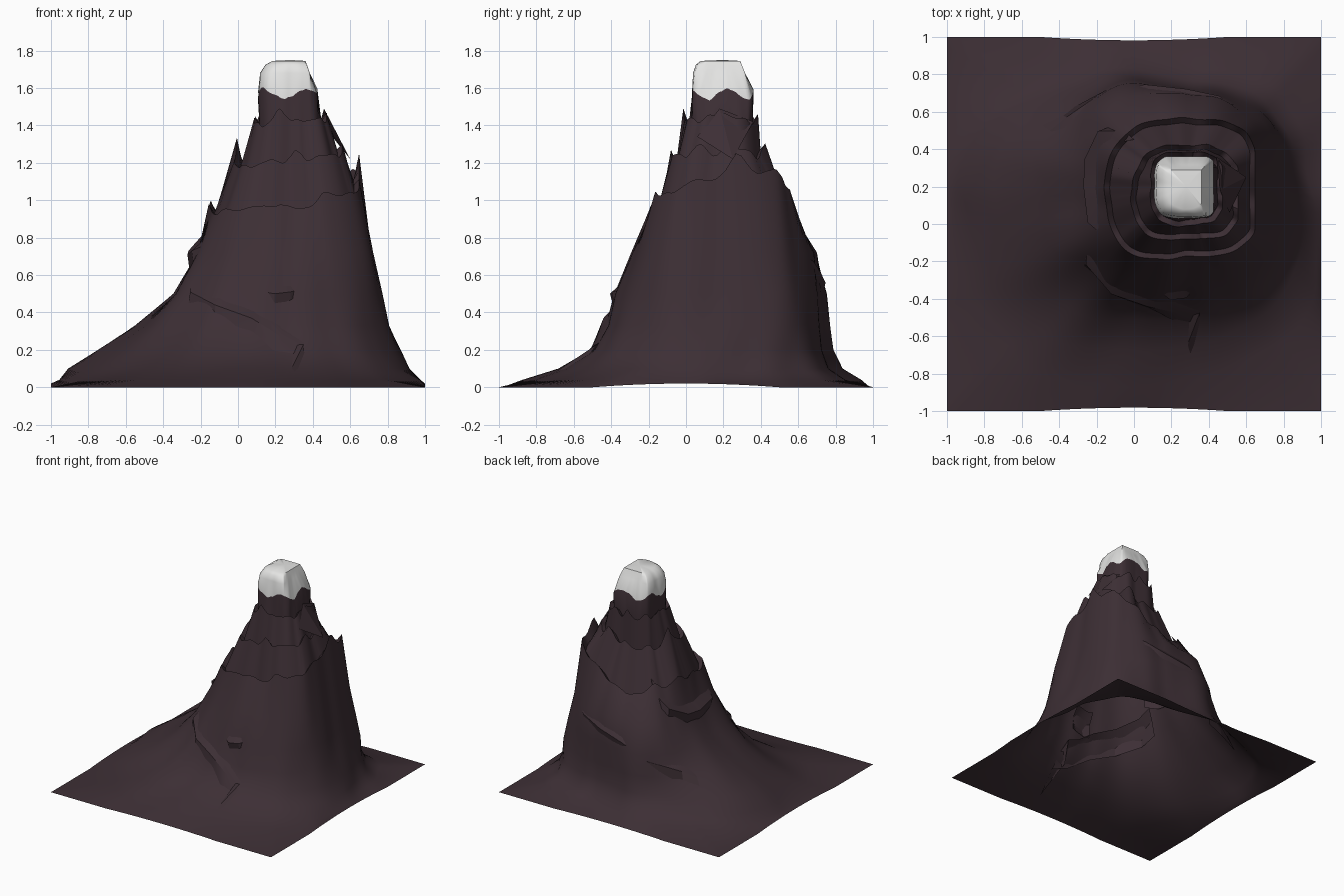
import bpy, bmesh, math
from mathutils import Vector, noise

if "Cube" in bpy.data.objects:
    bpy.data.objects.remove(bpy.data.objects["Cube"])

CX, CY = 0.28, 0.20          # spire axis
SIDE = 36                    # points per side of the square base

# (height, radii toward E, NE, N, NW, W, SW, S, SE, kind)
ROWS = [
    (0.04, (.66, .72, .66, .95, 1.23, 1.28, 1.02, .92), "slope"),
    (0.10, (.61, .62, .57, .83, 1.18, 1.08, .84, .76), "slope"),
    (0.20, (.58, .58, .53, .75, 1.02, .90, .68, .68), "slope"),
    (0.33, (.52, .57, .52, .70, .82, .76, .61, .62), "slope"),
    (0.50, (.475, .54, .52, .66, .62, .66, .57, .57), "slope"),
    (0.72, (.43, .50, .50, .58, .50, .55, .48, .52), "slope"),
    (0.95, (.39, .42, .36, .43, .43, .46, .38, .44), "rim_low"),
    (1.20, (.31, .27, .22, .27, .29, .33, .28, .33), "rim_mid"),
    (1.43, (.22, .22, .18, .22, .19, .23, .21, .23), "rim_high"),
    (1.57, (.18, .20, .165, .20, .17, .20, .165, .20), "snow"),
    (1.68, (.155, .19, .16, .19, .16, .185, .158, .19), "cap"),
    (1.725, (.135, .165, .15, .16, .13, .155, .145, .165), "cap"),
    (1.745, (.09, .12, .12, .12, .09, .12, .12, .12), "cap"),
]
# rock spikes on each rim: (direction in degrees, extra height, half width)
SPIKES = {
    "rim_low": [(12, .11, 12), (40, .10, 12), (165, .05, 14), (262, .04, 14), (295, .05, 14), (110, -.08, 30)],
    "rim_mid": [(172, .13, 14), (60, .06, 14), (275, .06, 12), (335, .04, 12)],
    "rim_high": [(350, .05, 18), (255, .04, 16), (80, -.03, 14)],
}


def around(radii, a):
    """Smooth periodic interpolation of the eight directional radii."""
    t = (a / math.tau * 8) % 8
    i, f = int(t) % 8, t - int(t)
    p0, p1, p2, p3 = (radii[(i + k) % 8] for k in (-1, 0, 1, 2))
    return p1 + .5 * f * (p2 - p0 + f * (2*p0 - 5*p1 + 4*p2 - p3 + f * (3*(p1 - p2) + p3 - p0)))


def rim_height(z, kind, a):
    c, s = math.cos(a), math.sin(a)
    if kind.startswith("rim"):
        if kind == "rim_low":
            z += .19 * max(0, math.cos(a - .15)) ** 1.5
        if kind == "rim_mid":
            z += .06 * max(0, c)
        z += .05 * noise.noise(Vector((4*c, 4*s, z)))
        for deg, h, w in SPIKES[kind]:
            d = abs((math.degrees(a) - deg + 180) % 360 - 180)
            z += h * max(0, 1 - d / w)
    if kind == "snow":
        z += .022 * math.asin(math.sin(a * 5 + .8)) + .03 * noise.noise(Vector((3*c, 3*s, 7)))
    return z


def surface(a, z):
    """Radius of the mountain at a direction and height."""
    for (z0, r0, _), (z1, r1, _) in zip(ROWS, ROWS[1:]):
        if z <= z1:
            f = max(0, (z - z0) / (z1 - z0))
            return around(r0, a) * (1 - f) + around(r1, a) * f
    return .1


def polar(a, r, z):
    return Vector((CX + r * math.cos(a), CY + r * math.sin(a), z))


def material(name, rgb):
    m = bpy.data.materials.new(name)
    m.diffuse_color = (*rgb, 1)
    m.use_nodes = True
    m.node_tree.nodes["Principled BSDF"].inputs["Base Color"].default_value = m.diffuse_color
    return m


rock = material("dark rock", (.046, .028, .035))
snow = material("pale snow", (.78, .78, .77))


def finish(bm, name, mats, angle=38):
    me = bpy.data.meshes.new(name)
    bm.to_mesh(me)
    bm.free()
    ob = bpy.data.objects.new(name, me)
    bpy.context.collection.objects.link(ob)
    for m in mats:
        me.materials.append(m)
    bpy.ops.object.select_all(action="DESELECT")
    ob.select_set(True)
    bpy.context.view_layer.objects.active = ob
    bpy.ops.object.shade_smooth_by_angle(angle=math.radians(angle))


# Square outline of the ground, counter-clockwise
square = []
for (x, y), (dx, dy) in zip([(1, -1), (1, 1), (-1, 1), (-1, -1)], [(0, 1), (-1, 0), (0, -1), (1, 0)]):
    square += [(x + dx * 2 * k / SIDE, y + dy * 2 * k / SIDE) for k in range(SIDE)]
dirs = [math.atan2(y - CY, x - CX) for x, y in square]
dist = [math.hypot(x - CX, y - CY) for x, y in square]

# Mountain: rings lofted from the square foot to the summit, with stepped rims
bm = bmesh.new()
ring = []
for x, y in square:
    bow = max(0, 1 - (min(abs(x), abs(y)) / .5) ** 2)
    lift = .02 * bow if abs(x) > .999 else 0
    pull = 1 - .018 * bow if abs(y) > .999 else 1
    ring.append(bm.verts.new((x, y * pull, lift)))


def loft(low, high, mat):
    n = len(low)
    for i in range(n):
        j = (i + 1) % n
        bm.faces.new((low[i], low[j], high[j], high[i])).material_index = mat


white = 0
for z, radii, kind in ROWS:
    new, foot = [], []
    for a, d in zip(dirs, dist):
        c, s = math.cos(a), math.sin(a)
        rough = .02 if kind in ("cap", "snow") else .05
        r = around(radii, a) * (1 + rough * noise.noise(Vector((3*c, 3*s, 2.5*z))))
        r = min(r, d * (.985 - .5 * z))
        h = rim_height(z, kind, a)
        new.append(bm.verts.new(polar(a, r, h)))
        if kind.startswith("rim"):
            foot.append(bm.verts.new(polar(a, r - .03, min(h, z + .19 * max(0, c)) - .03)))
    loft(ring, new, white)
    if foot:
        loft(new, foot, 0)
    ring = foot or new
    if kind == "snow":
        white = 1
peak = bm.verts.new((CX, CY, 1.75))
for i in range(len(ring)):
    bm.faces.new((ring[i], ring[(i + 1) % len(ring)], peak)).material_index = 1
finish(bm, "mountain", [rock, snow], 48)


# Ledges: jutting folds that follow the mountainside
def ledge(name, path, out):
    bm = bmesh.new()
    prev = None
    for k, (deg, z) in enumerate(path):
        a = math.radians(deg)
        jut = out if 0 < k < len(path) - 1 else -.01
        sec = [bm.verts.new(polar(a, surface(a, zz) + o, zz))
               for zz, o in ((z + .09, -.03), (z + .01, jut), (max(z - .10, .02), -.03))]
        if prev:
            for i in range(2):
                bm.faces.new((prev[i], prev[i + 1], sec[i + 1], sec[i]))
        prev = sec
    bmesh.ops.recalc_face_normals(bm, faces=bm.faces[:])
    finish(bm, name, [rock], 25)


ledge("front_ledge", [(208, .56), (218, .50), (235, .43), (252, .36), (266, .26), (276, .22), (270, .08)], .025)
ledge("front_outcrop", [(256, .50), (262, .49), (270, .50), (274, .51)], .03)
ledge("back_ledge", [(50, .74), (70, .66), (90, .60), (112, .55), (130, .44), (150, .36), (162, .28)], .012)
ledge("left_ledge", [(212, .76), (200, .72), (180, .70), (165, .72), (148, .80), (138, .90)], .045)

# Loose rock flap on the right shoulder
bm = bmesh.new()
pts = [bm.verts.new(p) for p in ((.46, .18, 1.49), (.44, .36, 1.42), (.60, .25, 1.22), (.51, .06, 1.34))]
bm.faces.new((pts[0], pts[3], pts[2]))
bm.faces.new((pts[0], pts[2], pts[1]))
finish(bm, "shoulder_flap", [rock], 25)
